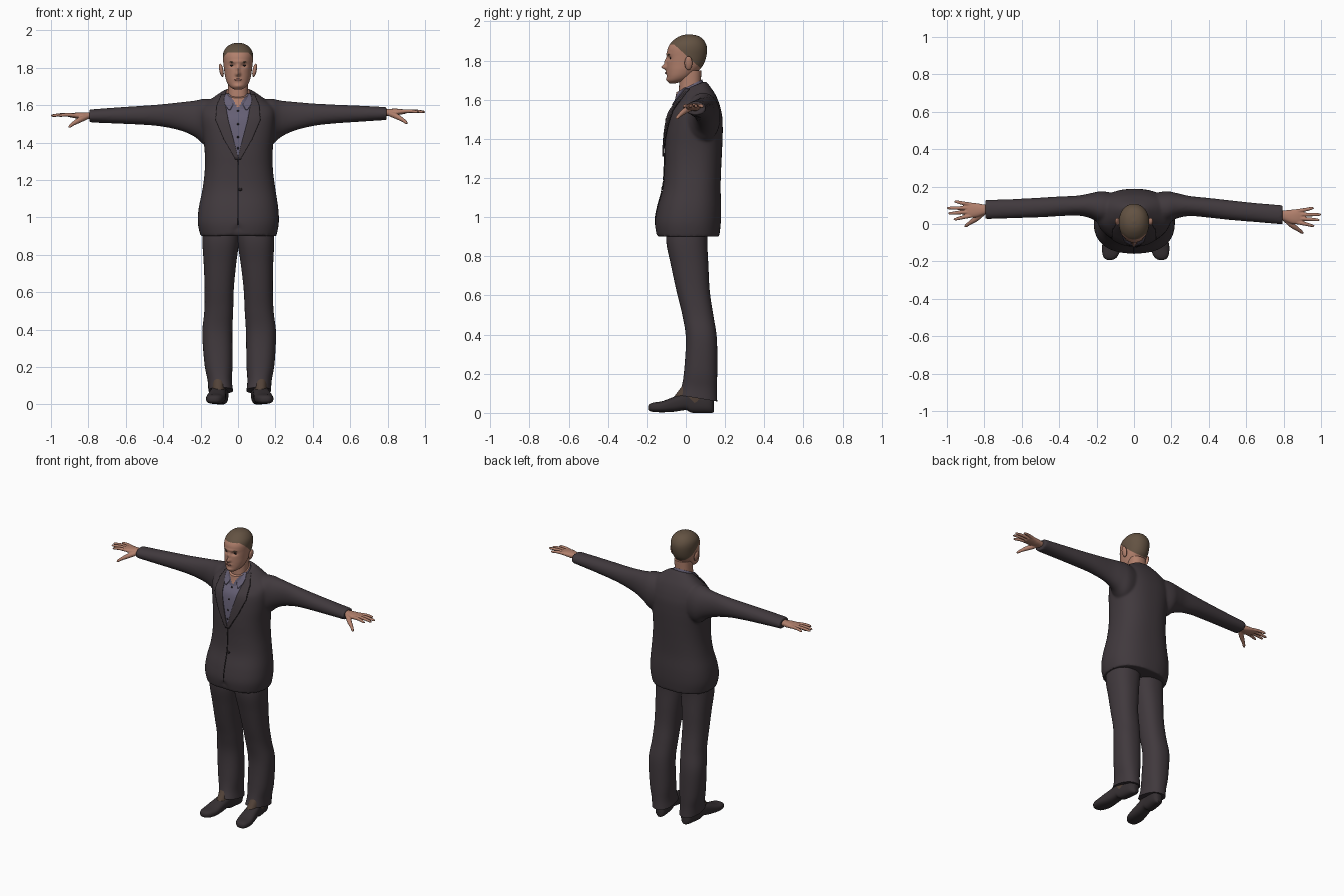
import bpy, bmesh, math
from mathutils import Vector, Matrix
from mathutils.bvhtree import BVHTree

if "Cube" in bpy.data.objects:
    bpy.data.objects.remove(bpy.data.objects["Cube"])


def mat(name, *rgb):
    m = bpy.data.materials.new(name)
    m.diffuse_color = (*rgb, 1)
    m.use_nodes = True
    m.node_tree.nodes["Principled BSDF"].inputs["Base Color"].default_value = m.diffuse_color
    return m


SUIT = mat("suit_cloth", 0.052, 0.041, 0.047)
SHIRT = mat("shirt_cloth", 0.13, 0.115, 0.175)
SKIN = mat("skin", 0.44, 0.215, 0.15)
HAIR = mat("hair", 0.125, 0.085, 0.055)
SHOE = mat("shoe_leather", 0.036, 0.029, 0.032)
SOCK = mat("sock_brown", 0.085, 0.055, 0.04)
DARK = mat("dark_detail", 0.018, 0.014, 0.016)
LIP = mat("lips", 0.33, 0.14, 0.11)


def spline(rows, n):
    """Catmull-Rom interpolation of table rows, n steps per gap."""
    out = []
    for i in range(len(rows) - 1):
        p0, p1, p2, p3 = (rows[min(max(i + k, 0), len(rows) - 1)] for k in (-1, 0, 1, 2))
        for j in range(n):
            t = j / n
            out.append([b + 0.5 * t * (c - a + t * (2 * a - 5 * b + 4 * c - d + t * (3 * (b - c) + d - a)))
                        for a, b, c, d in zip(p0, p1, p2, p3)])
    return out + [list(rows[-1])]


def bridge(bm, rings):
    vs = [[bm.verts.new(p) for p in r] for r in rings]
    n = len(vs[0])
    for a, b in zip(vs, vs[1:]):
        for i in range(n):
            bm.faces.new((a[i], a[(i + 1) % n], b[(i + 1) % n], b[i]))
    bm.faces.new(vs[0])
    bm.faces.new(vs[-1])


def loft(bm, rows, axis="z", n=5, sides=40, p=2.3):
    """Rows (t, a0, a1, b0, b1): superellipse boxes along an axis."""
    rings = []
    for t, a0, a1, b0, b1 in spline(rows, n):
        ring = []
        for i in range(sides):
            c, s = math.cos(2 * math.pi * i / sides), math.sin(2 * math.pi * i / sides)
            a = (a0 + a1) / 2 + (a1 - a0) / 2 * math.copysign(abs(c) ** (2 / p), c)
            b = (b0 + b1) / 2 + (b1 - b0) / 2 * math.copysign(abs(s) ** (2 / p), s)
            ring.append({"z": (a, b, t), "x": (t, a, b), "y": (a, t, b)}[axis])
        rings.append(ring)
    bridge(bm, rings)


def tube(bm, pts, sides=14):
    """Points (x, y, z, radius) swept as a round tube."""
    pts = spline(pts, 4)
    rings = []
    for i, q in enumerate(pts):
        d = Vector(pts[min(i + 1, len(pts) - 1)][:3]) - Vector(pts[max(i - 1, 0)][:3])
        u = d.cross(Vector((0, 0, 1))).normalized()
        v = u.cross(d).normalized()
        rings.append([Vector(q[:3]) + q[3] * (u * math.cos(k * math.tau / sides) + v * math.sin(k * math.tau / sides))
                      for k in range(sides)])
    bridge(bm, rings)


def finish(bm, name, *mats, voxel=0, smooth=4, angle=45):
    bmesh.ops.recalc_face_normals(bm, faces=bm.faces)
    me = bpy.data.meshes.new(name)
    bm.to_mesh(me)
    bm.free()
    ob = bpy.data.objects.new(name, me)
    bpy.context.collection.objects.link(ob)
    for m in mats:
        me.materials.append(m)
    bpy.ops.object.select_all(action="DESELECT")
    ob.select_set(True)
    bpy.context.view_layer.objects.active = ob
    bpy.ops.object.shade_smooth_by_angle(angle=math.radians(angle))
    if voxel:
        r = ob.modifiers.new("merge", "REMESH")
        r.mode, r.voxel_size, r.use_smooth_shade = "VOXEL", voxel, True
        s = ob.modifiers.new("soften", "SMOOTH")
        s.factor, s.iterations = 0.5, smooth
    return ob


def surface(ob):
    return BVHTree.FromObject(ob, bpy.context.evaluated_depsgraph_get())


def front_y(tree, x, z):
    hit = tree.ray_cast(Vector((x, -1, z)), Vector((0, 1, 0)))[0]
    return hit.y if hit else -0.01


def panel(name, tree, rows, off, m, thick=0.006, cols=10, s=1):
    """Cloth piece laid on the front surface; rows (z, x0, x1)."""
    bm = bmesh.new()
    grid = []
    for a, b in zip(rows, rows[1:]):
        for j in range(7):
            z, x0, x1 = (p + (q - p) * j / 7 for p, q in zip(a, b))
            grid.append((z, x0, x1))
    grid.append(rows[-1])
    vs = [[bm.verts.new((s * x, front_y(tree, s * x, z) - off, z))
           for x in (x0 + (x1 - x0) * i / cols for i in range(cols + 1))] for z, x0, x1 in grid]
    for a, b in zip(vs, vs[1:]):
        for i in range(cols):
            bm.faces.new((a[i], a[i + 1], b[i + 1], b[i]))
    ob = finish(bm, name, m)
    md = ob.modifiers.new("thickness", "SOLIDIFY")
    md.thickness, md.offset = thick, 0


def blob(name, loc, size, m, rot=(0, "X")):
    bm = bmesh.new()
    bmesh.ops.create_uvsphere(bm, u_segments=20, v_segments=12, radius=1, matrix=Matrix.Translation(loc)
                              @ Matrix.Rotation(rot[0], 4, rot[1]) @ Matrix.Diagonal((*size, 1)))
    finish(bm, name, m)


# Jacket: torso and both sleeves merged into one cloth body
bm = bmesh.new()
loft(bm, [(.9, -.2, .205, -.15, .17), (.97, -.215, .218, -.158, .178), (1.05, -.21, .215, -.145, .18),
          (1.15, -.19, .2, -.118, .177), (1.25, -.178, .187, -.11, .18), (1.35, -.178, .185, -.108, .185),
          (1.45, -.19, .195, -.1, .188), (1.53, -.2, .2, -.085, .183), (1.59, -.19, .19, -.055, .16),
          (1.635, -.135, .135, -.03, .13), (1.675, -.075, .075, -.01, .1)], sides=72, p=2.4)
for v in bm.verts:
    v.co.z += 0.4 * (v.co.y - 0.05) * min(max((v.co.z - 1.54) / 0.13, 0), 1)
    if v.co.y < 0 and v.co.z < 0.97:      # cutaway at the front hem
        v.co.z += (0.97 - v.co.z) * 0.8 * math.exp(-(v.co.x / 0.025) ** 2)
for s, dy, dz in ((-1, 0, 0), (1, -.028, .013)):
    rows = []
    for x, y0, y1, z0, z1 in [(.08, .02, .16, 1.40, 1.62), (.17, 0, .175, 1.385, 1.635), (.23, .03, .165, 1.43, 1.625),
                              (.3, .045, .152, 1.462, 1.617), (.4, .042, .147, 1.485, 1.606),
                              (.5, .036, .141, 1.495, 1.598), (.65, .031, .133, 1.502, 1.588),
                              (.795, .026, .129, 1.508, 1.577)]:
        t = max(0, (x - .25) / .54)
        rows.append((s * x, y0 + dy * t, y1 + dy * t, z0 + dz * t, z1 + dz * t))
    loft(bm, rows, "x", p=2.1)
jacket = finish(bm, "jacket", SUIT, voxel=0.0075, smooth=6)
body = surface(jacket)

# Shirt front, lapels, seams and buttons laid on the jacket
panel("shirt_front", body, [(1.655, -.07, .07), (1.6, -.07, .07), (1.5, -.05, .05), (1.4, -.022, .022),
                            (1.32, -.001, .001)], .004, SHIRT)
for s in (-1, 1):
    panel("lapel", body, [(1.655, .066, .088), (1.6, .066, .112), (1.52, .052, .118), (1.42, .025, .075),
                          (1.31, -.004, .012)], .008, SUIT, .008, s=s)
    panel("lapel_edge", body, [(1.6, .111, .114), (1.52, .117, .12), (1.42, .074, .077), (1.31, .011, .014)],
          .005, DARK, .004, 2, s)
    panel("shirt_collar_point", body, [(1.66, .028, .066), (1.63, .024, .074), (1.6, .027, .068),
                                       (1.575, .042, .05)], .015, SHIRT, .006, s=s)
panel("jacket_closing_seam", body, [(1.32, -.002, .002), (.96, -.002, .002)], .002, DARK, .004, 2)
for z in (1.57, 1.5, 1.43, 1.37):
    blob("shirt_button", (0, front_y(body, 0, z) - .008, z), (.006, .004, .006), DARK)
blob("jacket_button", (.012, front_y(body, .012, 1.15) - .002, 1.15), (.01, .005, .008), DARK)

# Trousers, shoes and socks
for s in (-1, 1):
    bm = bmesh.new()
    rows = []
    for z, x0, x1, y0, y1 in [(.075, .045, .177, -.037, .16), (.13, .05, .18, -.02, .158), (.22, .045, .195, -.008, .16),
                              (.38, .043, .203, 0, .158), (.5, .036, .19, -.018, .14), (.62, .03, .186, -.047, .122),
                              (.75, .015, .188, -.075, .115), (.88, -.004, .193, -.1, .11), (1, -.01, .185, -.09, .12)]:
        dx = .02 * (1 - z) if s < 0 else 0
        rows.append((z, *sorted((s * (x0 - dx), s * (x1 - dx))), y0, y1))
    loft(bm, rows, n=6)
    for v in bm.verts:
        v.co.z -= 0.22 * (v.co.y - .06) * max(0, 1 - v.co.z / .3)
    finish(bm, "trouser_leg", SUIT)
    shift = -.018 if s < 0 else 0
    bm = bmesh.new()
    rows = []
    for y, h, z0, z1 in [(-.192, .012, .018, .034), (-.185, .028, .01, .045), (-.165, .042, .005, .053),
                         (-.12, .051, .003, .06), (-.06, .047, .006, .082), (0, .042, .014, .1),
                         (.03, .04, .001, .105), (.1, .039, 0, .1), (.13, .032, 0, .09), (.143, .015, .004, .07)]:
        c = s * (.122 - y * .13 + shift)
        rows.append((y, c - h, c + h, z0, z1))
    loft(bm, rows, "y", p=2.6)
    finish(bm, "shoe", SHOE)
    bm = bmesh.new()
    c = s * (.122 + shift)
    loft(bm, [(.05, c - .036, c + .036, -.085, .1), (.09, c - .036, c + .036, -.055, .1),
              (.15, c - .035, c + .035, -.01, .1)], n=4)
    finish(bm, "sock", SOCK)

# Hands: palm, four fingers and thumb merged
for s, dy, dz in ((-1, 0, 0), (1, -.035, .02)):
    bm = bmesh.new()
    loft(bm, [(.76, .052, .102, 1.525, 1.56), (.8, .05, .104, 1.525, 1.562), (.835, .038, .11, 1.525, 1.562),
              (.87, .034, .114, 1.53, 1.56), (.9, .04, .11, 1.536, 1.555)], "x")
    for y0, xt, yt in ((.044, .965, .026), (.065, .993, .057), (.086, 1.0, .085), (.104, .962, .119)):
        xm, ym = (.87 + xt) / 2, (y0 + yt) / 2
        tube(bm, [(.87, y0, 1.546, .0105), (xm, ym, 1.549, .0098), (xt - .012, yt, 1.545, .0075), (xt, yt, 1.543, .003)])
    tube(bm, [(.805, .06, 1.54, .014), (.845, .028, 1.522, .015), (.88, .004, 1.502, .0105),
              (.898, -.01, 1.488, .008), (.906, -.015, 1.482, .003)])
    for v in bm.verts:
        t = min(1, (v.co.x - .3) / .55)
        v.co = (s * v.co.x, v.co.y + dy * t, v.co.z + dz * t)
    finish(bm, "hand", SKIN, voxel=.0032, smooth=3)

# Neck and shirt collar, both tilted forward
bm = bmesh.new()
loft(bm, [(1.58, -.06, .06, -.035, .075), (1.66, -.054, .054, -.035, .075), (1.75, -.055, .055, -.03, .08)])
finish(bm, "neck", SKIN)
bm = bmesh.new()
loft(bm, [(1.62, -.08, .08, -.062, .095), (1.645, -.074, .074, -.054, .09), (1.672, -.063, .063, -.048, .083)],
     n=8, sides=64, p=2.1)
for v in bm.verts:
    v.co.z += .5 * (v.co.y - .02)
for f in bm.faces:
    c = f.calc_center_median()
    if len(f.verts) > 4 or (c.y < 0 and abs(c.x) < .03 * (c.z - 1.585) / .05):
        f.material_index = 1
finish(bm, "shirt_collar", SHIRT, SKIN)

# Head: loft with sculpted bumps, hair area split off by two planes
bm = bmesh.new()
loft(bm, [(1.684, -.018, .018, -.085, -.05), (1.698, -.042, .042, -.095, 0), (1.72, -.058, .058, -.097, .035),
          (1.75, -.068, .068, -.098, .066), (1.78, -.073, .073, -.098, .09), (1.82, -.078, .078, -.096, .104),
          (1.86, -.081, .081, -.093, .108), (1.89, -.075, .075, -.077, .1), (1.914, -.057, .057, -.05, .082),
          (1.928, -.034, .034, -.022, .055), (1.934, -.006, .006, .008, .02)], n=9, sides=88, p=2.1)
BUMPS = [(0, 1.766, .011, .012, -.024), (0, 1.792, .009, .022, -.012), (-.03, 1.812, .016, .01, .011),
         (.03, 1.812, .016, .01, .011), (0, 1.834, .045, .008, -.004), (0, 1.738, .018, .008, -.006),
         (0, 1.703, .02, .01, -.005)]
for v in bm.verts:
    w = min(max(-v.co.y / .05, 0), 1)
    v.co.y += w * sum(d * math.exp(-((v.co.x - x) / sx) ** 2 - ((v.co.z - z) / sz) ** 2) for x, z, sx, sz, d in BUMPS)
for co, no in (((0, 0, 1.882), (0, 0, 1)), ((0, -.06, 1.882), (0, .9, 1))):
    bmesh.ops.bisect_plane(bm, geom=bm.verts[:] + bm.edges[:] + bm.faces[:], plane_co=co, plane_no=no)
for f in bm.faces:
    c = f.calc_center_median()
    f.material_index = int(c.z > 1.882 - .9 * max(0, c.y + .06))
head = finish(bm, "head", SKIN, HAIR, angle=60)
face = surface(head)
blob("mouth", (0, front_y(face, 0, 1.737) + .001, 1.737), (.021, .004, .005), LIP)
for s in (-1, 1):
    blob("eye", (s * .031, front_y(face, s * .031, 1.812) + .001, 1.812), (.012, .004, .0045), DARK)
    blob("eyebrow", (s * .033, front_y(face, s * .033, 1.83) + .001, 1.83), (.017, .004, .003), HAIR, (s * .35, "Z"))
    blob("ear", (s * .089, .013, 1.787), (.011, .02, .036), SKIN, (s * .2, "Y"))
